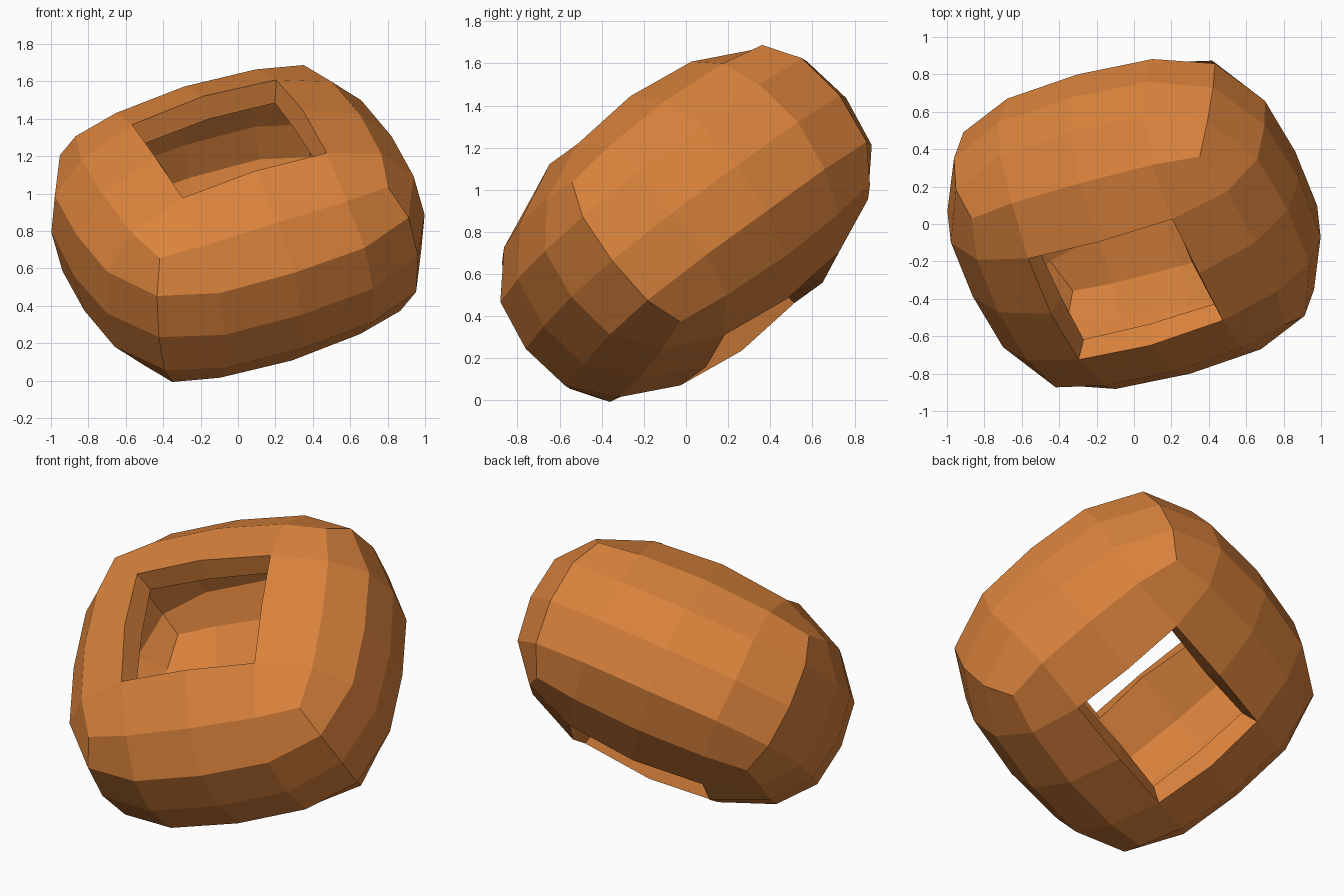
import bpy, bmesh
from mathutils import Vector

if "Cube" in bpy.data.objects:
    bpy.data.objects.remove(bpy.data.objects["Cube"])

# Tilted local frame of the shell: u and v lie across the opening, n goes through it
u = Vector((0.923, 0.252, 0.288)).normalized()
v = Vector((0.375, -0.75, -0.542))
v = (v - u * v.dot(u)).normalized()
n = v.cross(u).normalized()
centre = Vector((0, 0, 0.84))

# One octant of the rounded box: grid index -> local position; the rest is mirrored
octant = {
    (1, 1, 2): (.417, .36, .574), (0, 1, 2): (0, .368, .61), (1, 0, 2): (.428, 0, .61),
    (0, 2, 2): (0, .67, .467), (1, 2, 2): (.405, .649, .45), (2, 2, 2): (.66, .60, .42),
    (2, 1, 2): (.7245, .356, .452), (2, 0, 2): (.745, 0, .468),
    (0, 2, 1): (0, .857, .256), (1, 2, 1): (.42, .828, .252), (2, 2, 1): (.728, .693, .252),
    (2, 1, 1): (.887, .373, .254), (2, 0, 1): (.912, 0, .256),
    (0, 2, 0): (0, .90, 0), (1, 2, 0): (.43, .868, 0), (2, 2, 0): (.75, .72, 0),
    (2, 1, 0): (.918, .40, 0), (2, 0, 0): (.955, 0, 0),
}

bm = bmesh.new()
verts = {}


def vert(idx):
    if idx not in verts:
        p = octant[tuple(abs(i) for i in idx)]
        a, b, c = (-x if i < 0 else x for x, i in zip(p, idx))
        verts[idx] = bm.verts.new(u * a + v * b + n * c)
    return verts[idx]


# Six 4 x 4 sides; the two sides across n keep an open 2 x 2 middle
for axis in range(3):
    for side in (-2, 2):
        for i in range(-2, 2):
            for j in range(-2, 2):
                if axis == 2 and i in (-1, 0) and j in (-1, 0):
                    continue
                quad = []
                for a, b in ((i, j), (i + 1, j), (i + 1, j + 1), (i, j + 1)):
                    idx = [a, b]
                    idx.insert(axis, side)
                    quad.append(vert(tuple(idx)))
                f = bm.faces.new(quad)
                f.normal_update()
                if f.normal.dot(f.calc_center_median()) < 0:
                    f.normal_flip()

mesh = bpy.data.meshes.new("hollow_shell")
bm.to_mesh(mesh)
bm.free()
shell = bpy.data.objects.new("hollow_shell", mesh)
shell.location = centre
bpy.context.collection.objects.link(shell)

# Wall thickness, grown inward
wall = shell.modifiers.new("wall", 'SOLIDIFY')
wall.thickness = 0.13
wall.offset = -1

orange = bpy.data.materials.new("orange")
orange.diffuse_color = (0.70, 0.225, 0.045, 1)
orange.use_nodes = True
orange.node_tree.nodes["Principled BSDF"].inputs["Base Color"].default_value = orange.diffuse_color
mesh.materials.append(orange)
